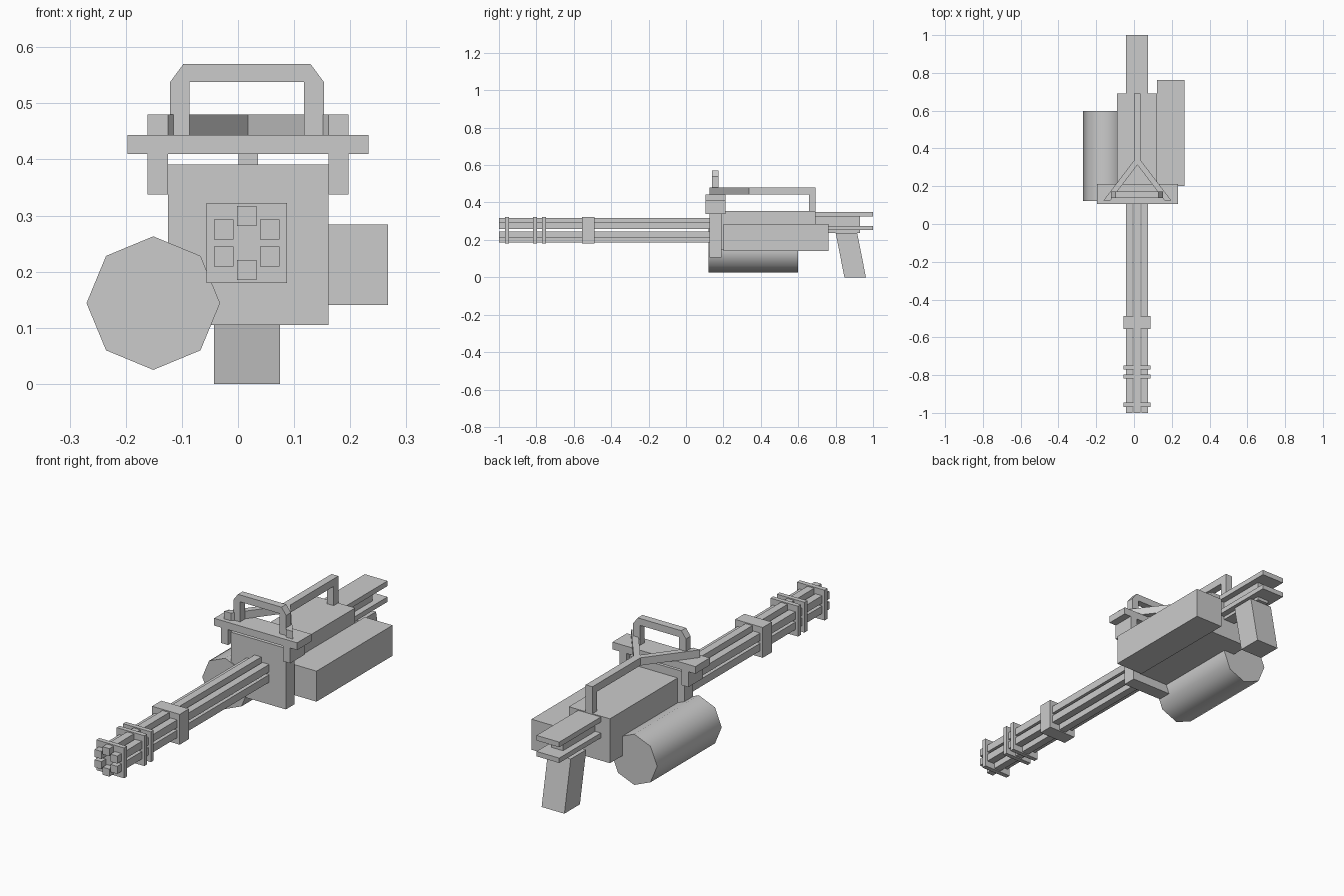
import bpy, bmesh
from math import radians, pi

if "Cube" in bpy.data.objects:
    bpy.data.objects.remove(bpy.data.objects["Cube"])

CX = 0.017  # centre line of barrels, plate and handle


def make(name, bm):
    bmesh.ops.recalc_face_normals(bm, faces=bm.faces)
    me = bpy.data.meshes.new(name)
    bm.to_mesh(me)
    bm.free()
    ob = bpy.data.objects.new(name, me)
    bpy.context.collection.objects.link(ob)
    return ob


def box(name, x, y, z):
    bm = bmesh.new()
    bmesh.ops.create_cube(bm, size=1)
    for v in bm.verts:
        v.co = [r[0] if c < 0 else r[1] for c, r in zip(v.co, (x, y, z))]
    return make(name, bm)


def prism(name, pts, axis, lo, hi):
    """Extrude a 2D outline along the given axis (0=x, 1=y, 2=z)."""
    bm = bmesh.new()

    def at(p, h):
        c = list(p)
        c.insert(axis, h)
        return c
    face = bm.faces.new([bm.verts.new(at(p, lo)) for p in pts])
    top = bmesh.ops.extrude_face_region(bm, geom=[face])
    for v in top["geom"]:
        if isinstance(v, bmesh.types.BMVert):
            v.co[axis] = hi
    return make(name, bm)


# six square barrels
B = 0.0177
for i, (dx, z) in enumerate([(0, 0.299), (0.041, 0.275), (0.041, 0.227),
                             (0, 0.203), (-0.041, 0.227), (-0.041, 0.275)]):
    x = 0.0155 + dx
    box(f"barrel_{i + 1}", (x - B, x + B), (-1, 0.13), (z - B, z + B))

# barrel clamps
for i, y in enumerate([(-0.968, -0.946), (-0.818, -0.797), (-0.77, -0.749), (-0.556, -0.488)]):
    box(f"barrel_clamp_{i + 1}", (-0.056, 0.087), y, (0.18, 0.322))

# front plate, body, side box
box("front_plate", (-0.125, 0.161), (0.125, 0.19), (0.105, 0.391))
box("body", (-0.09, 0.123), (0.18, 0.692), (0.146, 0.354))
box("side_box", (0.123, 0.267), (0.2, 0.763), (0.141, 0.284))

# eight-sided drum
bpy.ops.mesh.primitive_cylinder_add(vertices=8, radius=0.119, depth=0.478,
                                    location=(-0.151, 0.36, 0.144), rotation=(pi / 2, 0, 0))
drum = bpy.context.object
drum.name = "drum"
bpy.ops.object.shade_smooth_by_angle(angle=radians(50))

# crossbar with two side lugs
box("crossbar", (-0.197, 0.233), (0.105, 0.212), (0.41, 0.444))
box("left_lug", (-0.161, -0.125), (0.105, 0.212), (0.338, 0.41))
box("right_lug", (0.161, 0.197), (0.105, 0.212), (0.338, 0.41))

# carrying handle with chamfered outer corners
half = [(0.137, 0.444), (0.137, 0.538), (0.113, 0.5705)]
inner = [(0.102, 0.538), (0.102, 0.444)]
outline = ([(CX - 0.001 + x, z) for x, z in half]
           + [(CX - 0.001 - x, z) for x, z in reversed(half)]
           + [(CX - 0.001 - x, z) for x, z in reversed(inner)]
           + [(CX - 0.001 + x, z) for x, z in inner])
prism("carry_handle", outline, 1, 0.138, 0.173)

# Y-shaped brace and its rear post
arm = [(0.179, 0.125), (0.0175, 0.337), (0.0175, 0.692)]
prism("brace", [(0.018 + x, y) for x, y in arm]
      + [(0.018 - x, y) for x, y in reversed(arm)]
      + [(0.018 - 0.143, 0.125), (0.018, 0.313), (0.018 + 0.143, 0.125)], 2, 0.444, 0.48)
box("brace_post", (0.0005, 0.0355), (0.658, 0.692), (0.35, 0.444))

# rear stock: two plates around a narrow core
box("stock_upper_plate", (-0.043, 0.075), (0.69, 1), (0.326, 0.35))
box("stock_lower_plate", (-0.043, 0.075), (0.69, 1), (0.252, 0.275))
box("stock_core", (-0.014, 0.046), (0.69, 0.93), (0.237, 0.326))

# slanted grip
prism("grip", [(0.80, 0.238), (0.915, 0.238), (0.962, 0), (0.847, 0)], 0, -0.043, 0.075)
